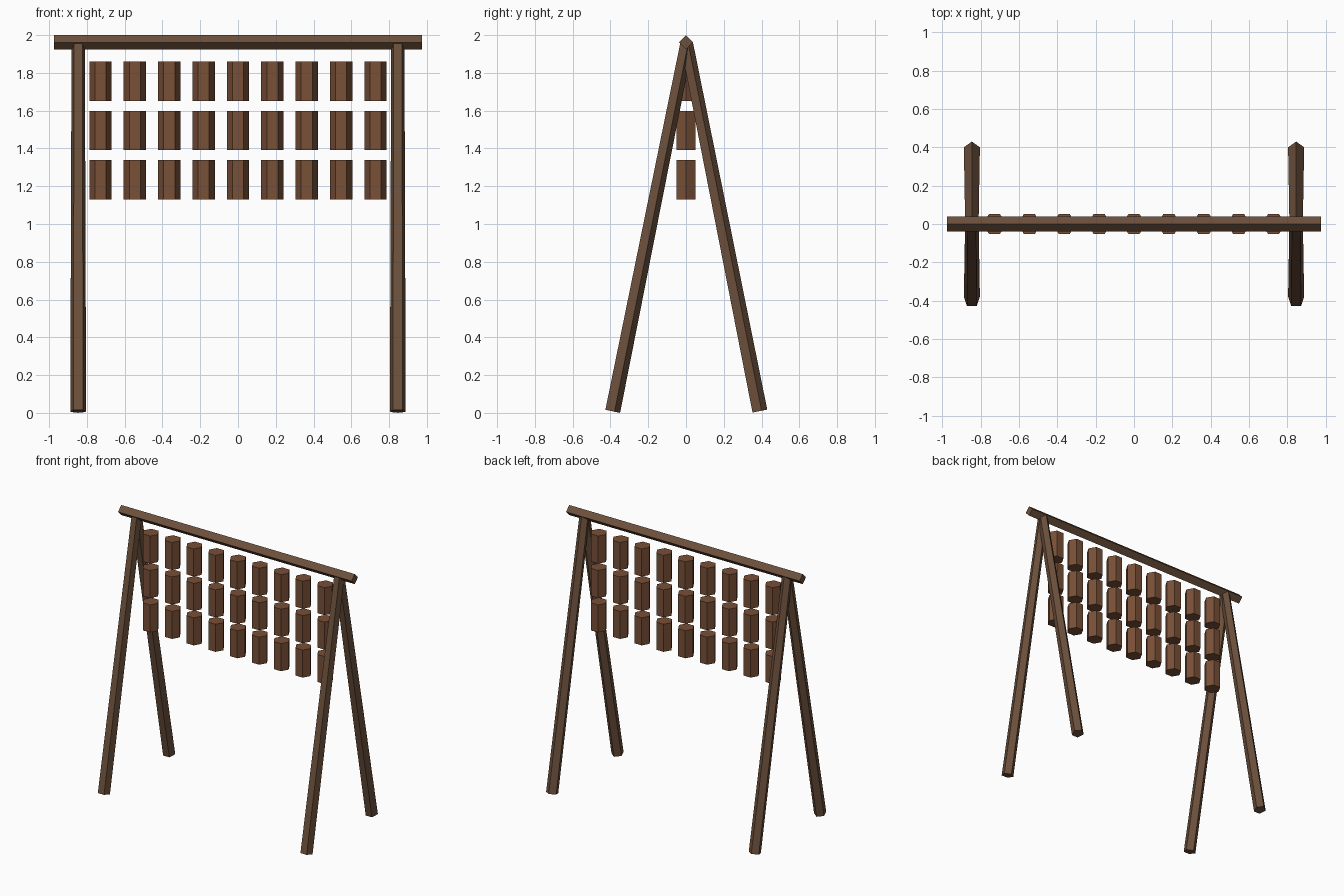
import bpy
from mathutils import Vector, Matrix
import math

if "Cube" in bpy.data.objects:
    bpy.data.objects.remove(bpy.data.objects["Cube"])


def material(name, color):
    m = bpy.data.materials.new(name)
    m.diffuse_color = (*color, 1)
    m.use_nodes = True
    m.node_tree.nodes["Principled BSDF"].inputs["Base Color"].default_value = m.diffuse_color
    return m


WOOD = material("dark_wood", (0.15, 0.08, 0.045))
BLOCK = material("red_wood", (0.19, 0.08, 0.038))


def prism(name, sides, r1, r2, start, end, mat, spin=0.0):
    """Flat-sided prism from start to end, with local x kept along the world x."""
    start, end = Vector(start), Vector(end)
    axis = end - start
    bpy.ops.mesh.primitive_cone_add(vertices=sides, radius1=r1, radius2=r2,
                                    depth=axis.length)
    ob = bpy.context.object
    ob.name = name
    ob.data.transform(Matrix.Rotation(spin, 4, 'Z'))
    if abs(axis.x) > 0.5:
        ob.rotation_euler = (0, math.pi / 2, 0)
    else:
        ob.rotation_euler = (math.atan2(-axis.y, axis.z), 0, 0)
    ob.location = (start + end) / 2
    ob.data.materials.append(mat)
    return ob


# Diamond-section top beam
prism("top_beam", 4, 0.038, 0.038, (-0.975, 0, 1.962), (0.975, 0, 1.962), WOOD)

# Tapered five-sided legs forming an A at each end
for side, x in (("left", -0.846), ("right", 0.846)):
    for end, y in (("front", -0.392), ("back", 0.387)):
        prism(f"{end}_{side}_leg", 5, 0.044, 0.037, (x, y, 0.009), (x, 0, 1.957), WOOD)

# Three rows of nine hexagonal hanging blocks
for row, z in enumerate((1.755, 1.495, 1.235)):
    for col in range(9):
        x = (col - 4) * 0.182
        prism(f"hanging_block_{row + 1}_{col + 1}", 6, 0.059, 0.059,
              (x, 0, z - 0.104), (x, 0, z + 0.104), BLOCK, math.radians(30))
